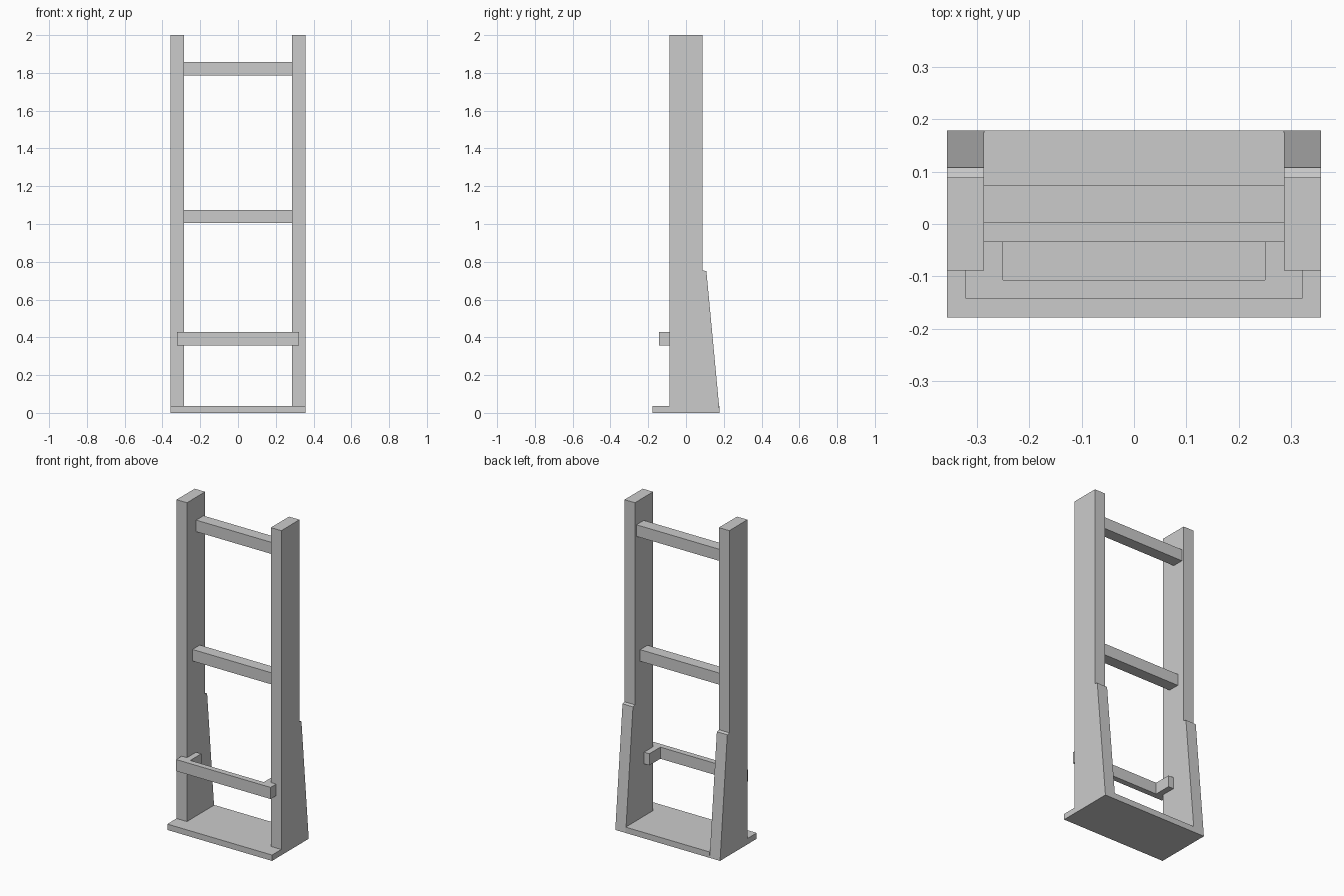
import bpy
import bmesh

if "Cube" in bpy.data.objects:
    bpy.data.objects.remove(bpy.data.objects["Cube"])


def extrude(name, outline, offset):
    """Make a solid from a closed 3D outline swept along offset."""
    bm = bmesh.new()
    face = bm.faces.new([bm.verts.new(p) for p in outline])
    swept = bmesh.ops.extrude_face_region(bm, geom=[face])
    verts = [v for v in swept["geom"] if isinstance(v, bmesh.types.BMVert)]
    bmesh.ops.translate(bm, verts=verts, vec=offset)
    bmesh.ops.recalc_face_normals(bm, faces=bm.faces)
    mesh = bpy.data.meshes.new(name)
    bm.to_mesh(mesh)
    bm.free()
    obj = bpy.data.objects.new(name, mesh)
    bpy.context.collection.objects.link(obj)
    return obj


def mirrored(half):
    """Complete a half outline across x = 0."""
    return half + [(-x, y) for x, y in reversed(half)]


HALF, INNER = 0.357, 0.286
FRONT, BACK, DEPTH = -0.0885, 0.0885, 0.1785

# Uprights with sloping rear braces
side = [(FRONT, 0), (DEPTH, 0), (0.108, 0.75), (BACK, 0.755), (BACK, 2), (FRONT, 2)]
for name, x in (("left_upright", -HALF), ("right_upright", INNER)):
    extrude(name, [(x, y, z) for y, z in side], (HALF - INNER, 0, 0))

# Base plate, notched around the uprights
plate = mirrored([(HALF, -DEPTH), (HALF, FRONT), (INNER, FRONT), (INNER, DEPTH)])
extrude("base_plate", [(x, y, 0) for x, y in plate], (0, 0, 0.036))

# Cross rungs
for name, y, z in (("middle_rung", -0.034, 1.004), ("top_rung", 0.002, 1.787)):
    section = [(y, z), (y + 0.0714, z), (y + 0.0714, z + 0.0714), (y, z + 0.0714)]
    extrude(name, [(-INNER, a, b) for a, b in section], (2 * INNER, 0, 0))

# Front bar with arms reaching back between the uprights
bar = mirrored([(0.322, -0.1425), (0.322, FRONT), (INNER, FRONT),
                (INNER, 0), (0.25, 0), (0.25, -0.107)])
extrude("front_bar", [(x, y, 0.358) for x, y in bar], (0, 0, 0.0714))
